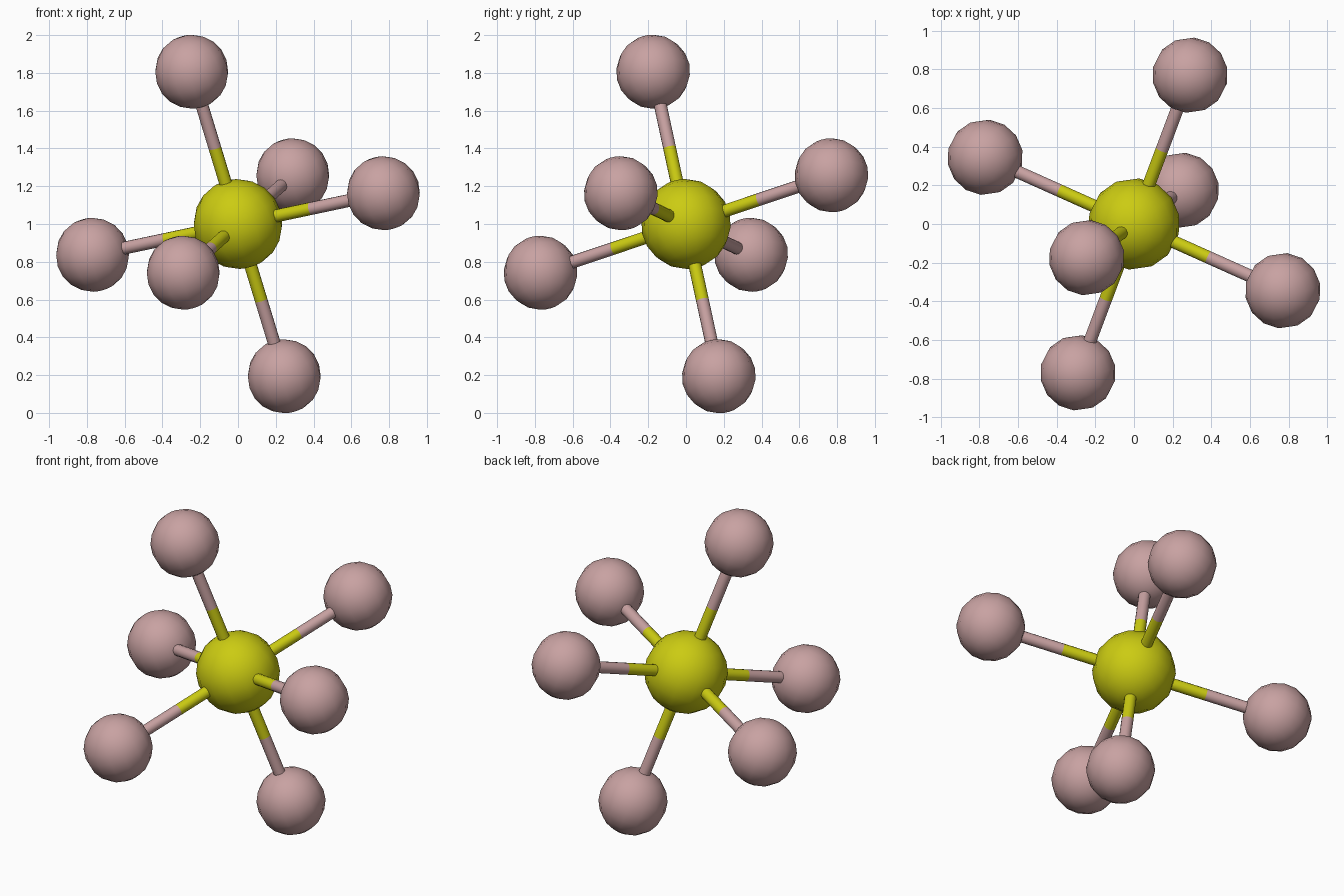
import bpy
from mathutils import Vector

if "Cube" in bpy.data.objects:
    bpy.data.objects.remove(bpy.data.objects["Cube"])

CENTRE = Vector((0, 0, 1))
CORE_R, ATOM_R, BOND_R = 0.238, 0.196, 0.034
# three perpendicular bond axes, each used in both directions
AXES = {
    "upright": Vector((-0.245, -0.174, 0.806)),
    "side": Vector((0.770, -0.345, 0.163)),
    "depth": Vector((0.290, 0.770, 0.258)),
}
ORIENT = AXES["upright"].to_track_quat('Z', 'Y')


def material(name, rgb):
    m = bpy.data.materials.new(name)
    m.diffuse_color = (*rgb, 1)
    m.use_nodes = True
    m.node_tree.nodes["Principled BSDF"].inputs["Base Color"].default_value = m.diffuse_color
    return m


YELLOW = material("yellow", (0.60, 0.60, 0.006))
MAUVE = material("mauve", (0.58, 0.36, 0.36))


def finish(name, mat):
    ob = bpy.context.object
    ob.name = name
    ob.data.materials.append(mat)
    bpy.ops.object.shade_smooth_by_angle(angle=0.8)


def ball(name, pos, r, mat):
    bpy.ops.mesh.primitive_uv_sphere_add(segments=14, ring_count=10, radius=r,
                                         location=pos)
    bpy.context.object.rotation_euler = ORIENT.to_euler()
    finish(name, mat)


def rod(name, a, b, mat):
    d = b - a
    bpy.ops.mesh.primitive_cylinder_add(vertices=14, radius=BOND_R, depth=d.length,
                                        location=(a + b) / 2,
                                        rotation=d.to_track_quat('Z', 'Y').to_euler())
    finish(name, mat)


# central atom
ball("central_atom", CENTRE, CORE_R, YELLOW)

# six outer atoms with two-tone bonds
for axis, v in AXES.items():
    for end, s in (("positive", 1), ("negative", -1)):
        tip = CENTRE + v * s
        mid = CENTRE + v * s * 0.5
        ball(f"outer_atom_{axis}_{end}", tip, ATOM_R, MAUVE)
        rod(f"inner_bond_{axis}_{end}", CENTRE, mid, YELLOW)
        rod(f"outer_bond_{axis}_{end}", mid, tip, MAUVE)
